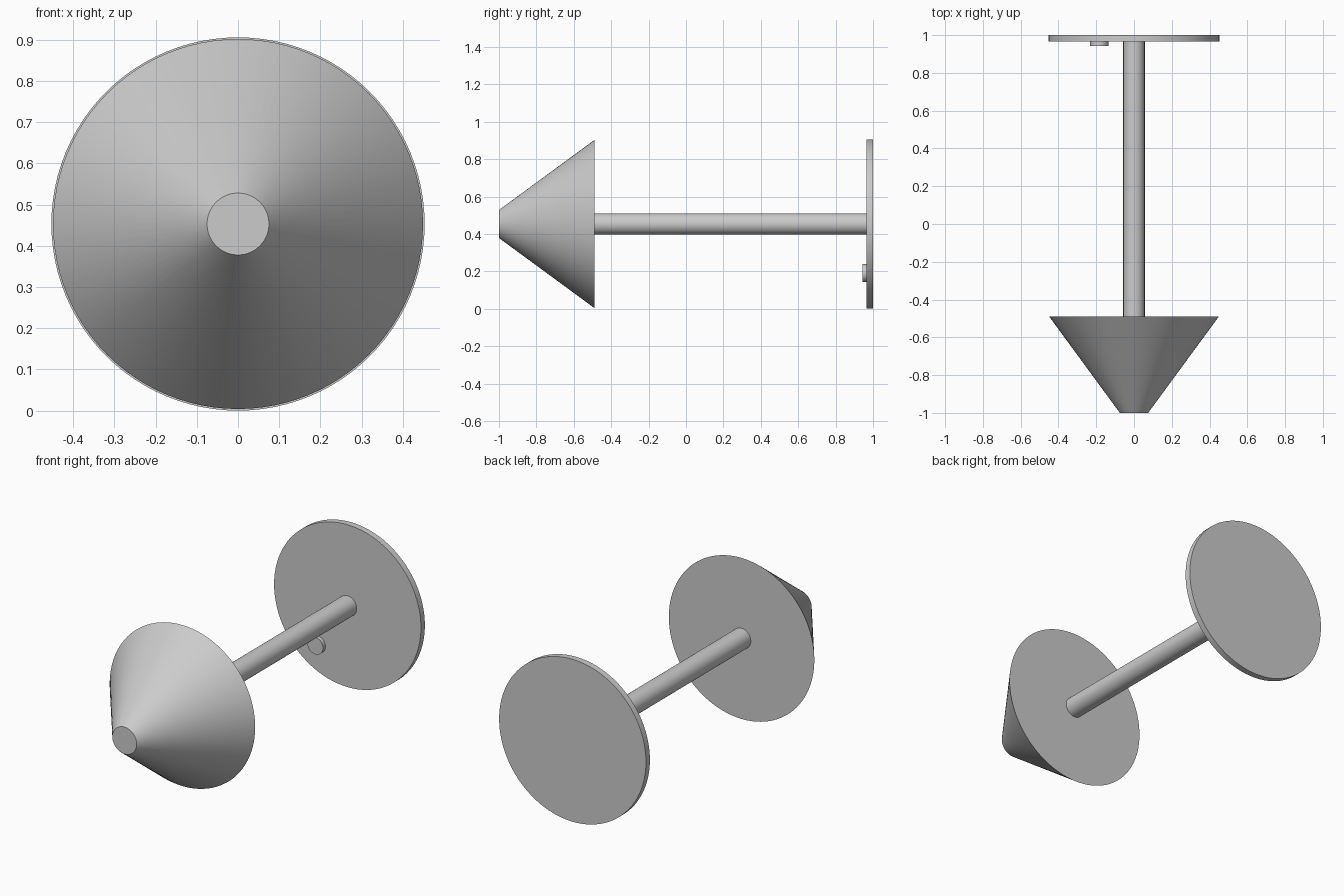
import bpy
import math

if "Cube" in bpy.data.objects:
    bpy.data.objects.remove(bpy.data.objects["Cube"])

AXIS_Z = 0.453  # height of the main axis


def round_part(name, y0, y1, r0, r1, x=0.0, z=AXIS_Z, sides=96):
    """Capped cylinder or cone lying along y, radius r0 at y0 and r1 at y1."""
    bpy.ops.mesh.primitive_cone_add(
        vertices=sides, radius1=r0, radius2=r1, depth=y1 - y0,
        location=(x, (y0 + y1) / 2, z), rotation=(-math.pi / 2, 0, 0))
    obj = bpy.context.object
    obj.name = name
    bpy.ops.object.shade_smooth_by_angle(angle=math.radians(30))
    return obj


# Tapered head at the front, with a small flat tip
round_part("cone_head", -1.0, -0.49, 0.075, 0.449)

# Shaft joining the head to the disc
round_part("shaft", -0.49, 0.965, 0.057, 0.057, sides=48)

# Thin disc at the back
round_part("end_disc", 0.965, 1.0, 0.453, 0.453)

# Small off-centre peg on the inner face of the disc
round_part("crank_peg", 0.943, 0.965, 0.048, 0.048, x=-0.184, z=0.19, sides=48)
